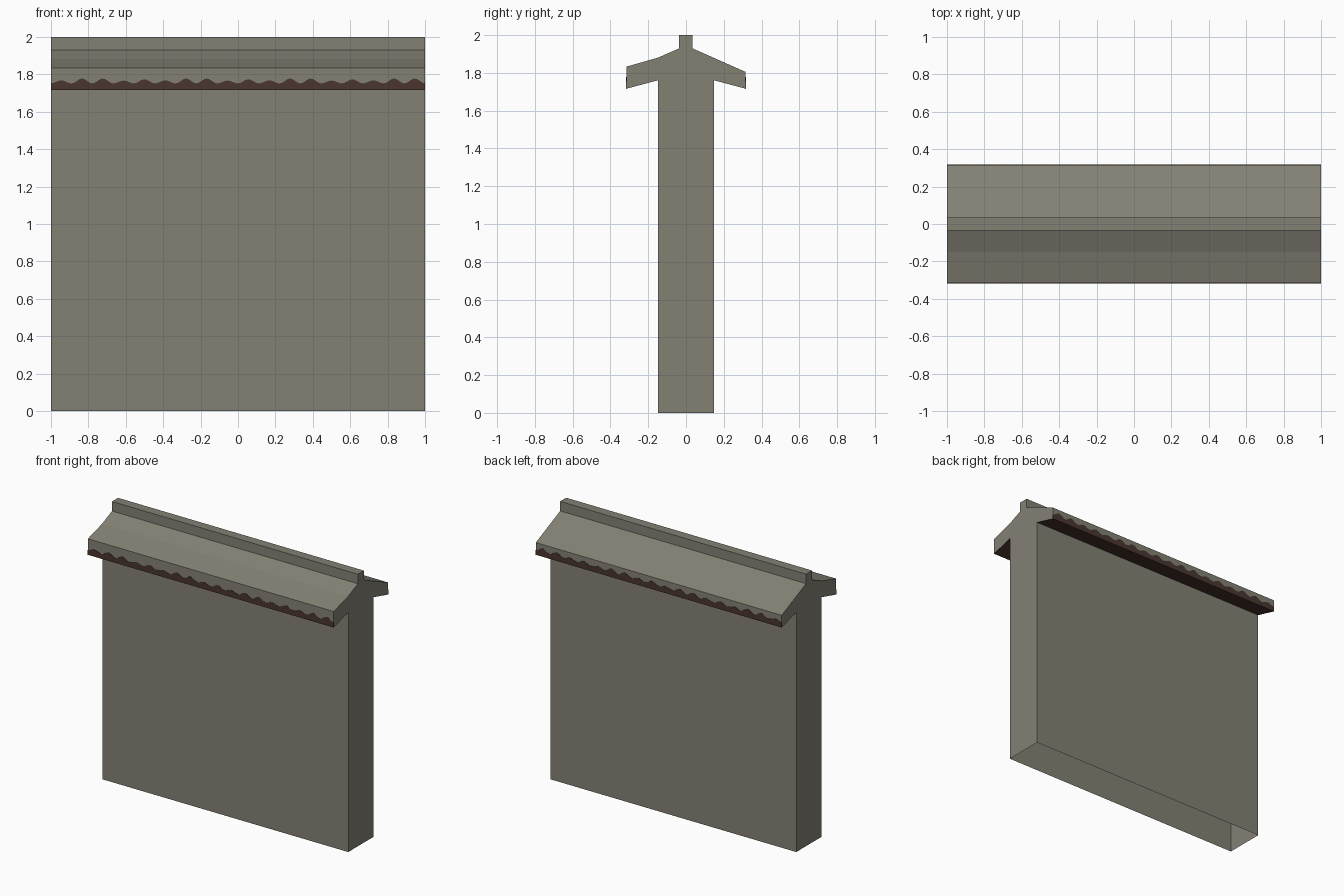
import bpy, bmesh, math

if "Cube" in bpy.data.objects:
    bpy.data.objects.remove(bpy.data.objects["Cube"])


def material(name, rgb):
    m = bpy.data.materials.new(name)
    m.diffuse_color = (*rgb, 1)
    m.use_nodes = True
    m.node_tree.nodes["Principled BSDF"].inputs["Base Color"].default_value = m.diffuse_color
    return m


stone = material("grey_stone", (0.229, 0.220, 0.175))
brown = material("dark_brown", (0.067, 0.036, 0.028))


def make_object(name, bm, mats):
    bmesh.ops.recalc_face_normals(bm, faces=bm.faces)
    me = bpy.data.meshes.new(name)
    bm.to_mesh(me)
    bm.free()
    for m in mats:
        me.materials.append(m)
    ob = bpy.data.objects.new(name, me)
    bpy.context.collection.objects.link(ob)
    return ob


def extrude_x(name, profile, mats, skip=(), painted=()):
    """Sweep a closed (y, z) profile from x=-1 to x=1 with both ends capped.
    skip: profile edges left open; painted: edges in the second material."""
    bm = bmesh.new()
    a = [bm.verts.new((-1, y, z)) for y, z in profile]
    b = [bm.verts.new((1, y, z)) for y, z in profile]
    n = len(profile)
    bm.faces.new(a)
    bm.faces.new(b[::-1])
    for i in range(n):
        if i in skip:
            continue
        j = (i + 1) % n
        f = bm.faces.new((a[i], a[j], b[j], b[i]))
        f.material_index = 1 if i in painted else 0
    return make_object(name, bm, mats)


# Wall body: hollow, open at the bottom and under the roof
W, TOP = 0.147, 1.761
extrude_x("wall", [(-W, 0), (W, 0), (W, TOP), (-W, TOP)], [stone], skip=(0, 2))

# Roof coping with ridge; the sloping undersides of the eaves are brown
E, LOW = 0.316, 1.716
roof = [(-W, TOP), (W, TOP), (E, LOW), (E, 1.805), (0.034, 1.93), (0.034, 2.0),
        (-0.036, 2.0), (-0.036, 1.93), (-0.15, 1.88), (-E, 1.833), (-E, LOW)]
extrude_x("roof", roof, [stone, brown], skip=(0,), painted=(1, 10))

# Wavy brown fringe along each eave, as a thin plate
crests = (0.016, 0.026, 0.026, 0.015, 0.022)
STEPS, WAVES = 144, 18


def fringe_top(x):
    t = (x + 1) / 2 * WAVES
    return 1.751 + crests[int(t) % 5] * (0.5 - 0.5 * math.cos(2 * math.pi * t))


for side, name in ((-1, "front_fringe"), (1, "back_fringe")):
    bm = bmesh.new()
    xs = [-1 + 2 * i / STEPS for i in range(STEPS + 1)]
    y = side * (E + 0.002)
    low = [bm.verts.new((x, y, LOW)) for x in xs]
    high = [bm.verts.new((x, y, fringe_top(x))) for x in xs]
    for i in range(STEPS):
        bm.faces.new((low[i], low[i + 1], high[i + 1], high[i]))
    ret = bmesh.ops.extrude_face_region(bm, geom=bm.faces[:], use_keep_orig=True)
    moved = [v for v in ret["geom"] if isinstance(v, bmesh.types.BMVert)]
    bmesh.ops.translate(bm, verts=moved, vec=(0, -side * 0.004, 0))
    make_object(name, bm, [brown])
